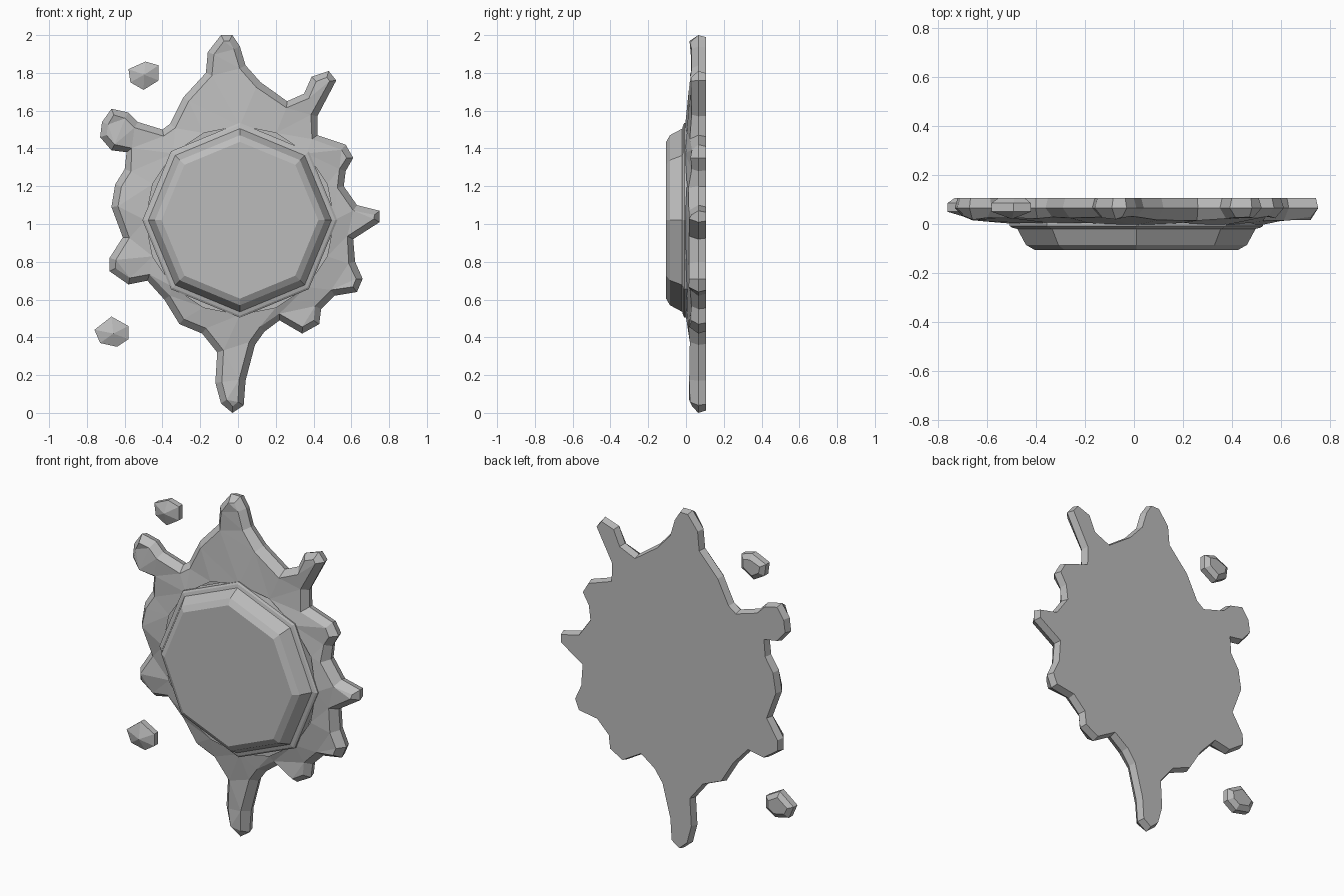
import bpy
import bmesh
import math
import random
from mathutils import Vector

random.seed(4)
cube = bpy.data.objects.get("Cube")
if cube:
    bpy.data.objects.remove(cube, do_unlink=True)

# One plain grey for every part
grey = bpy.data.materials.new("plain grey")
grey.use_nodes = True
colour = (0.5, 0.5, 0.5, 1)
grey.diffuse_color = colour
grey.node_tree.nodes["Principled BSDF"].inputs["Base Color"].default_value = colour


def finish(bm, name):
    """Turn a bmesh into a flat-shaded object with the shared material."""
    bmesh.ops.recalc_face_normals(bm, faces=bm.faces)
    mesh = bpy.data.meshes.new(name)
    bm.to_mesh(mesh)
    bm.free()
    mesh.materials.append(grey)
    obj = bpy.data.objects.new(name, mesh)
    bpy.context.collection.objects.link(obj)
    return obj


def inset(outline, amount):
    """Move every outline point inward along its averaged edge normal."""
    result = []
    for i, p in enumerate(outline):
        before = (p - outline[i - 1]).normalized()
        after = (outline[(i + 1) % len(outline)] - p).normalized()
        along = (before + after).normalized()
        result.append(p + Vector((-along.y, along.x)) * amount)
    return result


def add_ring(bm, points, depth, jitter=0):
    return [bm.verts.new((p.x, depth + random.uniform(-jitter, jitter), p.y))
            for p in points]


def bridge(bm, a, b):
    for i in range(len(a)):
        j = (i + 1) % len(a)
        bm.faces.new((a[i], a[j], b[j], b[i]))


def loop_edges(bm, ring):
    pairs = zip(ring, ring[1:] + ring[:1])
    return [bm.edges.get(pair) or bm.edges.new(pair) for pair in pairs]


def polygon(centre, radius, sides):
    steps = [math.tau * i / sides for i in range(sides)]
    return [centre + radius * Vector((math.cos(a), math.sin(a))) for a in steps]


def outline_from(values):
    """Pairs of x and z in hundredths, counter-clockwise."""
    return [Vector(pair) / 100 for pair in zip(values[::2], values[1::2])]


centre = Vector((0.01, 1.02))

# Splat: flat back, bevelled rim, faceted front rising to the medallion
splat = outline_from([
    -3, 0, 3, 4, 4, 17, 9, 36, 14, 43, 22, 49, 34, 42, 43, 47, 44, 55, 51, 62,
    63, 64, 66, 71, 62, 80, 61, 92, 75, 101, 75, 107, 63, 110, 56, 120, 57, 128,
    61, 135, 57, 142, 42, 147, 42, 157, 52, 176, 48, 181, 39, 178, 35, 169,
    26, 165, 12, 175, 4, 184, 1, 194, -3, 200, -9, 200, -16, 191, -17, 180,
    -29, 167, -36, 153, -40, 150, -53, 154, -58, 159, -67, 161, -72, 154,
    -73, 146, -67, 139, -59, 138, -60, 129, -65, 121, -67, 109, -61, 93,
    -68, 82, -68, 75, -58, 68, -48, 70, -39, 60, -31, 47, -19, 42, -11, 32,
    -12, 16, -9, 5])
bm = bmesh.new()
back = add_ring(bm, inset(splat, 0.012), 0.105)
rim = add_ring(bm, splat, 0.065)
front = add_ring(bm, inset(splat, 0.035), 0.022, 0.01)
bridge(bm, back, rim)
bridge(bm, rim, front)
bm.faces.new(back)
middle = add_ring(bm, polygon(centre, 0.5, 16), 0.0, 0.006)
bmesh.ops.triangle_fill(
    bm, use_beauty=True, use_dissolve=False,
    edges=loop_edges(bm, front) + loop_edges(bm, middle))
finish(bm, "splat")

# Loose drops: bevelled back, rim band and a blunt faceted front
drops = {
    "upper_drop": [-49, 186, -58, 182, -57, 175, -50, 171, -42, 176, -42, 184],
    "lower_drop": [-67, 51, -76, 44, -73, 37, -64, 35, -58, 39, -58, 46],
}
for name, values in drops.items():
    shape = outline_from(values)
    bm = bmesh.new()
    rings = [add_ring(bm, inset(shape, amount), depth)
             for amount, depth in ((0.03, 0.105), (0, 0.085), (0, 0.05))]
    bridge(bm, rings[0], rings[1])
    bridge(bm, rings[1], rings[2])
    bm.faces.new(rings[0])
    mid = sum(shape, Vector((0, 0))) / len(shape)
    tip = bm.verts.new((mid.x, 0.02, mid.y))
    for a, b in zip(rings[2], rings[2][1:] + rings[2][:1]):
        bm.faces.new((a, b, tip))
    finish(bm, name)

# Medallion: eight-sided stepped disc given as radius and depth pairs
profile = [(0.516, 0.04), (0.516, -0.008), (0.505, -0.015), (0.485, -0.02),
           (0.45, -0.085), (0.415, -0.105)]
bm = bmesh.new()
rings = [add_ring(bm, polygon(centre, radius, 8), depth)
         for radius, depth in profile]
for a, b in zip(rings, rings[1:]):
    bridge(bm, a, b)
bm.faces.new(rings[0])
bm.faces.new(rings[-1])
finish(bm, "medallion")
